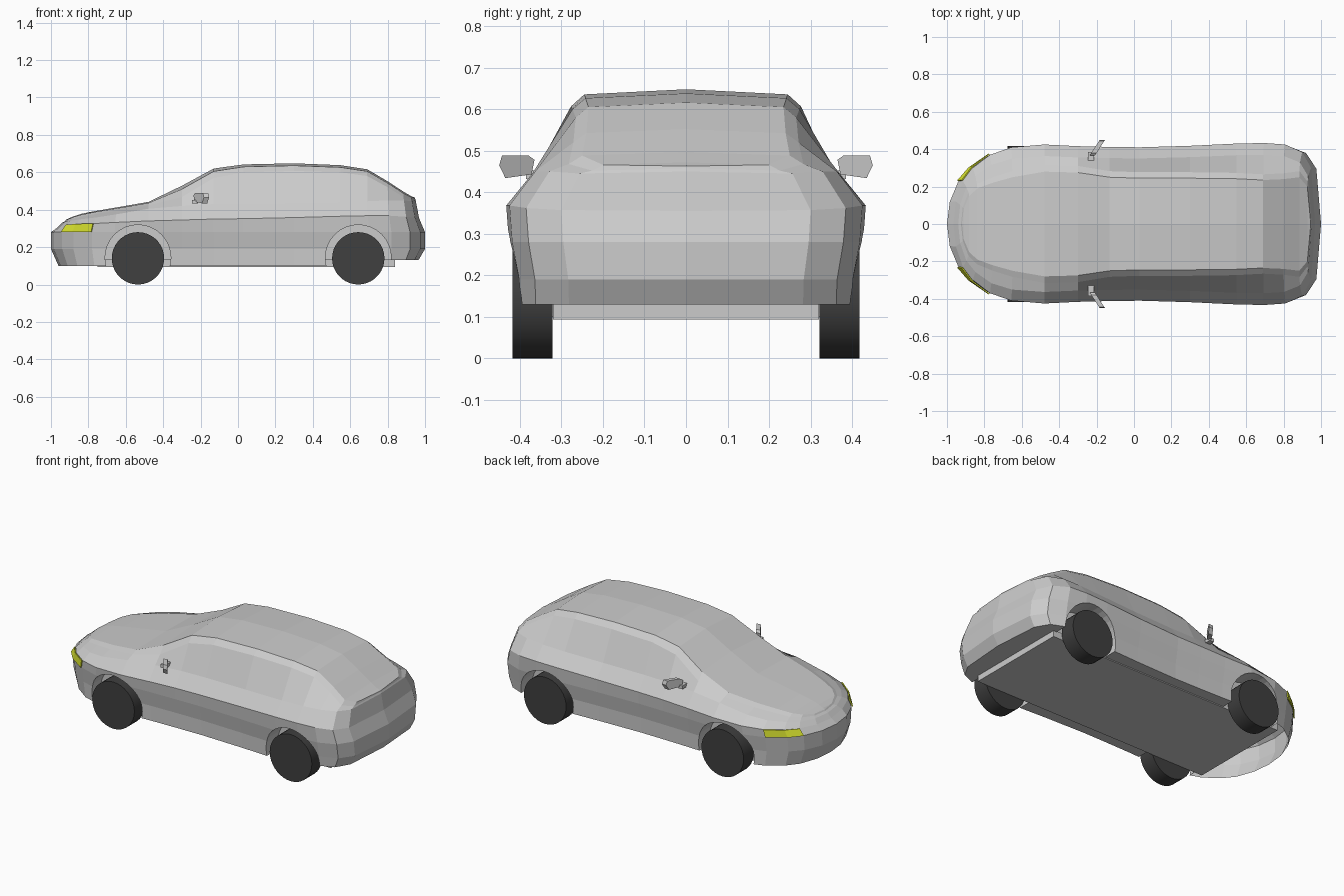
import bpy, bmesh, math
from mathutils import Matrix, Vector

if "Cube" in bpy.data.objects:
    bpy.data.objects.remove(bpy.data.objects["Cube"])


def make_object(name, bm, mat=None):
    bmesh.ops.remove_doubles(bm, verts=bm.verts, dist=0.0005)
    bmesh.ops.recalc_face_normals(bm, faces=bm.faces)
    me = bpy.data.meshes.new(name)
    bm.to_mesh(me)
    bm.free()
    ob = bpy.data.objects.new(name, me)
    bpy.context.collection.objects.link(ob)
    if mat:
        me.materials.append(mat)
    return ob


def material(name, rgb):
    m = bpy.data.materials.new(name)
    m.diffuse_color = (*rgb, 1)
    m.use_nodes = True
    m.node_tree.nodes["Principled BSDF"].inputs["Base Color"].default_value = m.diffuse_color
    return m


def box(bm, lo, hi):
    lo, hi = Vector(lo), Vector(hi)
    m = Matrix.Translation((lo + hi) / 2) @ Matrix.Diagonal((*(hi - lo), 1))
    bmesh.ops.create_cube(bm, size=1, matrix=m)


def cylinder(bm, x, y0, y1, z, r, sides):
    m = Matrix.Translation((x, (y0 + y1) / 2, z)) @ Matrix.Rotation(math.pi / 2, 4, 'X')
    bmesh.ops.create_cone(bm, cap_ends=True, segments=sides, radius1=r, radius2=r,
                          depth=abs(y1 - y0), matrix=m)


rubber = material("rubber", (0.05, 0.05, 0.05))
lamp = material("lamp_yellow", (0.72, 0.8, 0.03))

# Body stations: x, half width, shoulder z, belt z, roof edge y, roof edge z, centre z
STATIONS = [
    (-1.0, 0, .305, .33, 0, .338, .348),
    (-.985, .12, .31, .333, .08, .341, .351),
    (-.94, .23, .318, .34, .15, .352, .364),
    (-.88, .30, .322, .348, .19, .362, .378),
    (-.78, .37, .326, .358, .22, .378, .394),
    (-.66, .41, .332, .375, .25, .395, .412),
    (-.48, .425, .34, .405, .28, .423, .442),
    (-.30, .416, .345, .42, .275, .468, .528),
    (-.13, .412, .35, .43, .25, .57, .62),
    (.03, .41, .352, .432, .245, .60, .642),
    (.3, .418, .358, .435, .245, .607, .648),
    (.55, .43, .365, .44, .242, .60, .638),
    (.7, .433, .368, .445, .235, .58, .616),
    (.82, .425, .368, .45, .24, .52, .552),
    (.92, .385, .362, .45, .25, .468, .497),
    (.975, .30, .357, .445, .2, .452, .472),
    (1.0, 0, .355, .45, 0, .458, .465),
]
# How far each row is pulled in at the nose and at the tail
NOSE = [.96, 1, 1, .965, .94, .925, .92, .92]
TAIL = [.965, 1, 1, .968, .95, .947, .945, .945]


def section(s):
    x, w, z3, z4, yr, zr, zc = s
    zb = .10 if x < .65 else .13
    rows = [(w * .94, zb), (w * .945, .19), (w * .985, .28), (w, z3), (w * .855, z4),
            (yr * 1.13, zr), (yr, zr + .7 * (zc - zr)), (0, zc)]
    pull = NOSE if x < 0 else TAIL
    return [Vector((x * (1 - (1 - k) * x ** 4), y, z)) for k, (y, z) in zip(pull, rows)]


# Body shell lofted through the stations
sections = [section(s) for s in STATIONS]
bm = bmesh.new()
rings = []
for half in sections:
    keel = Vector((half[0].x, 0, half[0].z))
    left = [Vector((p.x, -p.y, p.z)) for p in reversed(half[:-1])]
    rings.append([bm.verts.new(p) for p in [keel] + half + left])
for a, b in zip(rings, rings[1:]):
    n = len(a)
    for j in range(n):
        bm.faces.new((a[j], a[(j + 1) % n], b[(j + 1) % n], b[j]))
body = make_object("body", bm)

# Wheel arches cut out of the body
WHEELS = (-.535, .643)
bm = bmesh.new()
for x in WHEELS:
    for side in (-1, 1):
        cylinder(bm, x, side * .29, side * .6, .143, .176, 32)
cutter = make_object("arch_cutter", bm)
cutter.hide_render = True
cutter.hide_viewport = False
mod = body.modifiers.new("arches", 'BOOLEAN')
mod.operation = 'DIFFERENCE'
mod.solver = 'EXACT'
mod.object = cutter
bpy.context.view_layer.objects.active = body
bpy.ops.object.modifier_apply(modifier=mod.name)
bpy.data.objects.remove(cutter)

# Front bumper is open underneath
bm = bmesh.new()
bm.from_mesh(body.data)
bm.normal_update()
under = [f for f in bm.faces if f.normal.z < -.9 and f.calc_center_median().z < .11
         and f.calc_center_median().x < -.7]
bmesh.ops.delete(bm, geom=under, context='FACES')
bm.to_mesh(body.data)
bm.free()

# Floor pan
bm = bmesh.new()
box(bm, (-.75, -.32, .094), (.84, .32, .135))
make_object("floor_pan", bm)

# Wheels
for x, end in zip(WHEELS, ("front", "rear")):
    for side, name in ((-1, "left"), (1, "right")):
        bm = bmesh.new()
        cylinder(bm, x, side * .322, side * .418, .14, .14, 36)
        wheel = make_object(f"{end}_{name}_wheel", bm, rubber)
        bpy.ops.object.select_all(action='DESELECT')
        wheel.select_set(True)
        bpy.context.view_layer.objects.active = wheel
        bpy.ops.object.shade_smooth_by_angle(angle=math.radians(35))

for side, name in ((-1, "left"), (1, "right")):
    flip = Vector((1, side, 1))

    # Headlights laid over the body between bumper and shoulder rows
    bm = bmesh.new()
    push = Vector((-.004, .004, .001))
    strip = [[bm.verts.new((half[r] + push) * flip) for r in (2, 3)] for half in sections[2:5]]
    for a, b in zip(strip, strip[1:]):
        bm.faces.new((a[0], a[1], b[1], b[0]))
    light = make_object(f"{name}_headlight", bm, lamp)
    solid = light.modifiers.new("thickness", 'SOLIDIFY')
    solid.thickness = .006
    solid.offset = 0

    # Door mirror: swept-back housing on a short arm
    bm = bmesh.new()
    outline = [(.365, .478), (.372, .443), (.435, .434), (.45, .465), (.443, .489), (.38, .489)]
    faces = [[bm.verts.new(Vector((-.238 + (y - .365) * .65 + dx, y, z)) * flip)
              for y, z in outline] for dx in (0, .028)]
    for f in faces:
        bm.faces.new(f)
    for i in range(6):
        j = (i + 1) % 6
        bm.faces.new((faces[0][i], faces[0][j], faces[1][j], faces[1][i]))
    make_object(f"{name}_door_mirror", bm)
    bm = bmesh.new()
    y0, y1 = sorted((side * .33, side * .385))
    box(bm, (-.245, y0, .432), (-.215, y1, .452))
    make_object(f"{name}_mirror_arm", bm)
